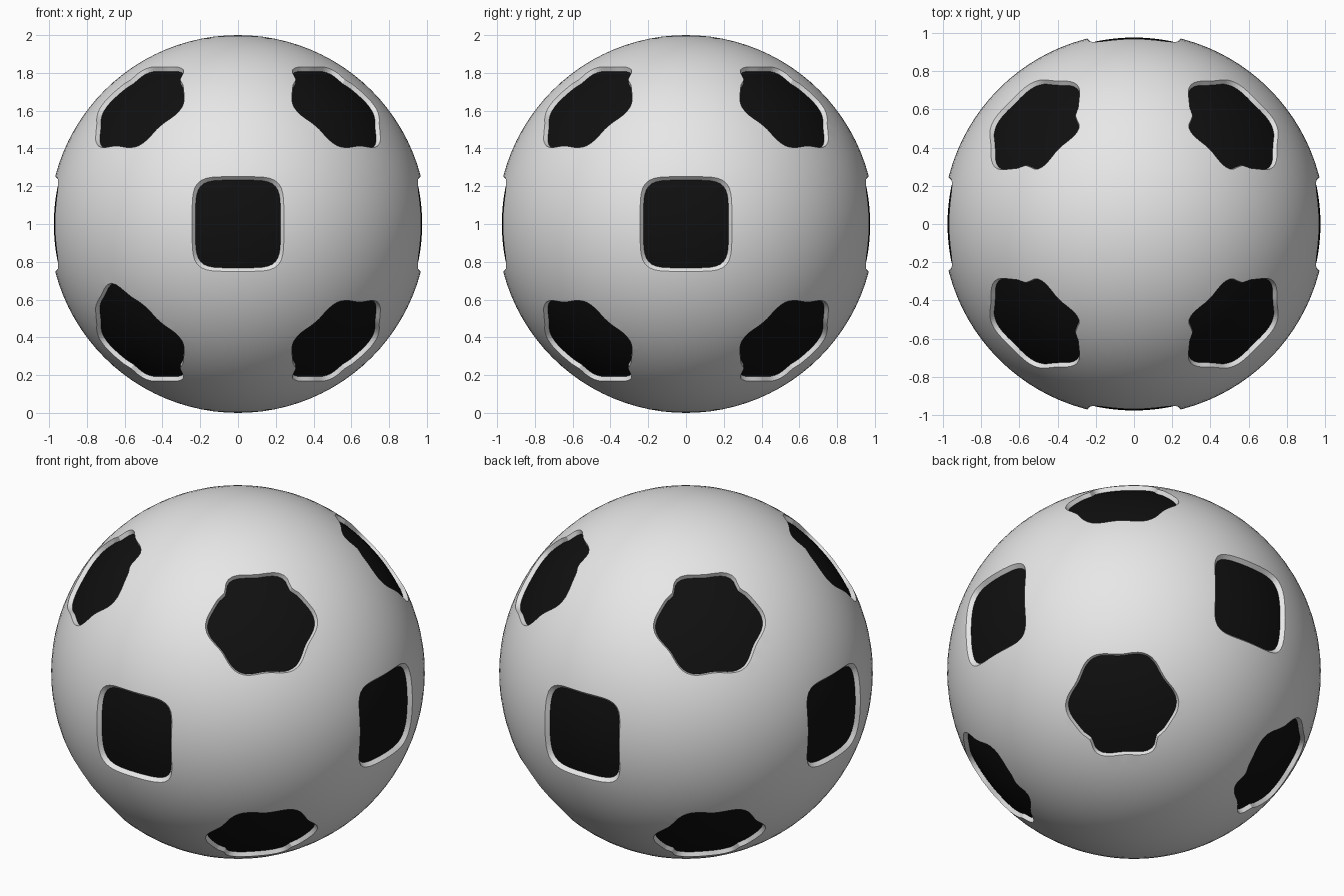
import bpy, bmesh
from math import sin, cos, asin, pi, radians, degrees, exp
from mathutils import Vector

if "Cube" in bpy.data.objects:
    bpy.data.objects.remove(bpy.data.objects["Cube"], do_unlink=True)

FLOOR = 0.975   # radius of the recessed panels
STEPS = 72      # points around each panel outline


def make_material(name, value):
    mat = bpy.data.materials.new(name)
    mat.use_nodes = True
    color = (value, value, value, 1)
    mat.diffuse_color = color
    mat.node_tree.nodes["Principled BSDF"].inputs["Base Color"].default_value = color
    return mat


def hump(phi, center, width):
    return exp(-((degrees(phi) - center) / width) ** 2)


# Panel outlines: angular radius as a function of the angle around the panel
def square_outline(phi):
    n = 5
    rho = (abs(cos(phi) / 0.225) ** n + abs(sin(phi) / 0.232) ** n) ** (-1 / n)
    return asin(rho / FLOOR)


def lobed_outline(phi):
    r = 16.4 + 0.9 * cos(6 * phi)
    r -= 1.7 * (hump(phi, 46, 9) + hump(phi, 134, 9))
    return radians(r)


def tabbed_outline(phi):
    return lobed_outline(phi) + radians(6 * hump(phi, 270, 17))


def add_cutter(bm, axis, outline, flare):
    """Plug with a domed dark floor and pale flared walls."""
    axis = axis.normalized()
    pole = Vector((0, 0, 1 if axis.z >= 0 else -1))
    side = pole.cross(axis).normalized()
    up = axis.cross(side) * (1 if pole.dot(axis.cross(side)) > 0 else -1)

    def ring(radius, scale):
        verts = []
        for i in range(STEPS):
            phi = 2 * pi * i / STEPS
            a = outline(phi) * scale
            tangent = side * cos(phi) + up * sin(phi)
            verts.append(bm.verts.new(radius * (axis * cos(a) + tangent * sin(a))))
        return verts

    def fan(tip, loop, index):
        for i in range(STEPS):
            bm.faces.new((tip, loop[i - 1], loop[i])).material_index = index

    rings = [ring(FLOOR, t / 5) for t in range(1, 6)]
    rings.append(ring(1.05, flare))
    fan(bm.verts.new(axis * FLOOR), rings[0], 1)
    for k in range(5):
        for i in range(STEPS):
            quad = (rings[k][i - 1], rings[k][i], rings[k + 1][i], rings[k + 1][i - 1])
            bm.faces.new(quad).material_index = 1 if k < 4 else 0
    fan(bm.verts.new(axis * 1.15), rings[-1], 0)


def make_object(name, bm, mats):
    bmesh.ops.recalc_face_normals(bm, faces=bm.faces)
    mesh = bpy.data.meshes.new(name)
    bm.to_mesh(mesh)
    bm.free()
    for mat in mats:
        mesh.materials.append(mat)
    obj = bpy.data.objects.new(name, mesh)
    obj.location.z = 1
    bpy.context.collection.objects.link(obj)
    return obj


mats = [make_material("white_leather", 0.8), make_material("black_panel", 0.005)]

# Ball body
bm = bmesh.new()
bmesh.ops.create_uvsphere(bm, u_segments=96, v_segments=48, radius=1)
ball = make_object("ball", bm, mats)

# Recesses: four square panels on the equator, eight lobed panels above and below
bm = bmesh.new()
for x, y in ((1, 0), (-1, 0), (0, 1), (0, -1)):
    add_cutter(bm, Vector((x, y, 0)), square_outline, 1.16)
lat = radians(40.3)
for x in (-1, 1):
    for y in (-1, 1):
        for z in (-1, 1):
            tabbed = (x, y, z) == (-1, -1, -1)
            axis = Vector((x * cos(lat) / 2 ** 0.5, y * cos(lat) / 2 ** 0.5, z * sin(lat)))
            add_cutter(bm, axis, tabbed_outline if tabbed else lobed_outline, 1.07)
cutter = make_object("panel_cutter", bm, mats)
cutter.hide_render = True

# Carve the panels and smooth the surface
mod = ball.modifiers.new("carve_panels", "BOOLEAN")
mod.operation = "DIFFERENCE"
mod.solver = "EXACT"
mod.object = cutter
bpy.context.view_layer.objects.active = ball
for obj in bpy.context.selected_objects:
    obj.select_set(False)
ball.select_set(True)
bpy.ops.object.modifier_apply(modifier=mod.name)
bpy.data.objects.remove(cutter, do_unlink=True)
bpy.ops.object.shade_smooth_by_angle(angle=radians(30))
